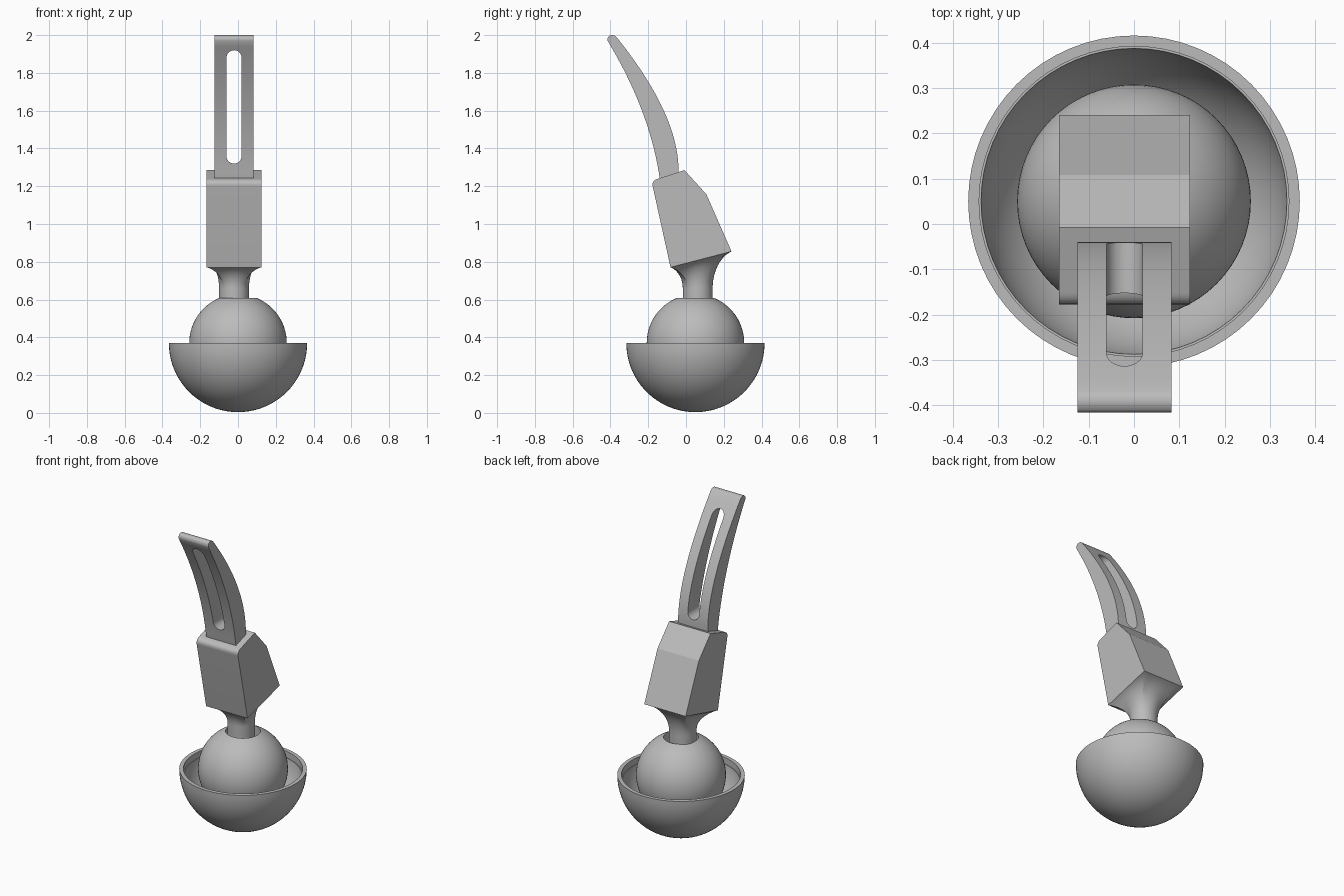
import bpy
import bmesh
from math import sin, cos, pi, radians, sqrt
from mathutils import Vector

old = bpy.data.objects.get("Cube")
if old:
    bpy.data.objects.remove(old, do_unlink=True)

GREY = (0.5, 0.5, 0.5, 1)
grey = bpy.data.materials.new("plain grey")
grey.use_nodes = True
grey.diffuse_color = GREY
grey.node_tree.nodes["Principled BSDF"].inputs["Base Color"].default_value = GREY

BALL_Y, BALL_Z = 0.05, 0.37      # common centre of bowl and ball
STEM_X, STEM_Y = -0.021, 0.062   # axis of everything above the ball


def finish(bm, name, angle=30):
    bmesh.ops.remove_doubles(bm, verts=bm.verts, dist=1e-5)
    bmesh.ops.recalc_face_normals(bm, faces=bm.faces)
    mesh = bpy.data.meshes.new(name)
    bm.to_mesh(mesh)
    bm.free()
    mesh.materials.append(grey)
    obj = bpy.data.objects.new(name, mesh)
    bpy.context.collection.objects.link(obj)
    smooth(obj, angle)
    return obj


def smooth(obj, angle):
    bpy.ops.object.select_all(action='DESELECT')
    obj.select_set(True)
    bpy.context.view_layer.objects.active = obj
    bpy.ops.object.shade_smooth_by_angle(angle=radians(angle))


def arc(radius, start, end, steps):
    """Points (r, z) on a circle around the ball centre, angles up from level."""
    angles = [start + (end - start) * i / steps for i in range(steps + 1)]
    return [(radius * cos(a), BALL_Z + radius * sin(a)) for a in angles]


def bezier(a, b, c, steps):
    a, b, c = Vector(a), Vector(b), Vector(c)
    ts = [i / steps for i in range(steps + 1)]
    return [tuple(a * (1 - t) ** 2 + b * 2 * t * (1 - t) + c * t * t) for t in ts]


def lathe(name, profile, steps=64):
    bm = bmesh.new()
    vs = [bm.verts.new((r, BALL_Y, z)) for r, z in profile]
    es = [bm.edges.new(p) for p in zip(vs, vs[1:])]
    bmesh.ops.spin(bm, geom=vs + es, cent=(0, BALL_Y, 0), axis=(0, 0, 1),
                   angle=2 * pi, steps=steps)
    return finish(bm, name)


def prism(name, profile, half_width, angle=30):
    """Extrude a (y, z) outline along x."""
    bm = bmesh.new()
    face = bm.faces.new([bm.verts.new((STEM_X - half_width, y, z)) for y, z in profile])
    out = bmesh.ops.extrude_face_region(bm, geom=[face])
    moved = [v for v in out["geom"] if isinstance(v, bmesh.types.BMVert)]
    bmesh.ops.translate(bm, verts=moved, vec=(2 * half_width, 0, 0))
    return finish(bm, name, angle)


# Bowl with a shallow step inside the rim
lathe("bowl", arc(0.366, -pi / 2, 0, 24)
      + [(0.342, BALL_Z), (0.342, 0.33)]
      + arc(0.34, -0.118, -pi / 2, 22))

# Ball with a socket hole in its top
hole = 0.1
top_angle = pi / 2 - 0.398
lathe("ball", arc(0.258, -pi / 2, top_angle, 40)
      + [(hole, 0.45), (0, 0.45)])

# Neck: round stem flaring into the tilted rectangle under the block
low, high = Vector((-0.082, 0.771)), Vector((0.241, 0.855))
middle, half = (low + high) / 2, (high - low) / 2
bm = bmesh.new()
rings = []
count, sweep = 48, radians(72)
for step in range(-1, 13):
    a = sweep * max(step, 0) / 12
    side, rise = (1 - cos(a)) / (1 - cos(sweep)), sin(a) / sin(sweep)
    ring = []
    for i in range(count):
        c, s = cos(2 * pi * i / count), sin(2 * pi * i / count)
        m = max(abs(c), abs(s))
        start = Vector((STEM_X + 0.079 * c, STEM_Y + 0.079 * s))
        flat = middle + half * (s / m)
        end = Vector((STEM_X + 0.145 * c / m, flat.x))
        p = start.lerp(end, side)
        base = 0.45 if step < 0 else 0.66
        ring.append(bm.verts.new((p.x, p.y, base + (flat.y - 0.66) * rise)))
    rings.append(ring)
for lower, upper in zip(rings, rings[1:]):
    for i in range(count):
        j = (i + 1) % count
        bm.faces.new((lower[i], lower[j], upper[j], upper[i]))
finish(bm, "neck")

# Block with a rounded upper front edge
prism("block", [tuple(low), tuple(high), (0.108, 1.157), (-0.008, 1.285)]
      + bezier((-0.15, 1.239), (-0.183, 1.229), (-0.176, 1.198), 12), 0.145, 15)

# Curved arm with a blunt rounded tip
arm = prism("curved_arm", [(-0.13, 1.2), (-0.04, 1.2)]
            + bezier((-0.04, 1.27), (-0.031, 1.57), (-0.368, 1.99), 24)
            + [(-0.377, 1.997), (-0.39, 2.0), (-0.403, 1.998), (-0.412, 1.991), (-0.416, 1.981)]
            + bezier((-0.415, 1.97), (-0.192, 1.6), (-0.14, 1.247), 24), 0.104)

# Long round-ended slot cut straight through the arm
bm = bmesh.new()
r, n = 0.04, 16
outline = []
for centre, first in ((1.88, 0), (1.36, pi)):
    for i in range(n + 1):
        a = first + pi * i / n
        outline.append(bm.verts.new((STEM_X + r * cos(a), -0.7, centre + r * sin(a))))
face = bm.faces.new(outline)
out = bmesh.ops.extrude_face_region(bm, geom=[face])
bmesh.ops.translate(bm, vec=(0, 1, 0),
                    verts=[v for v in out["geom"] if isinstance(v, bmesh.types.BMVert)])
cutter = finish(bm, "slot_cutter")
cutter.hide_render = True
cut = arm.modifiers.new("slot", 'BOOLEAN')
cut.operation = 'DIFFERENCE'
cut.solver = 'EXACT'
cut.object = cutter
bpy.context.view_layer.objects.active = arm
bpy.ops.object.modifier_apply(modifier=cut.name)
bpy.data.objects.remove(cutter, do_unlink=True)
smooth(arm, 30)
